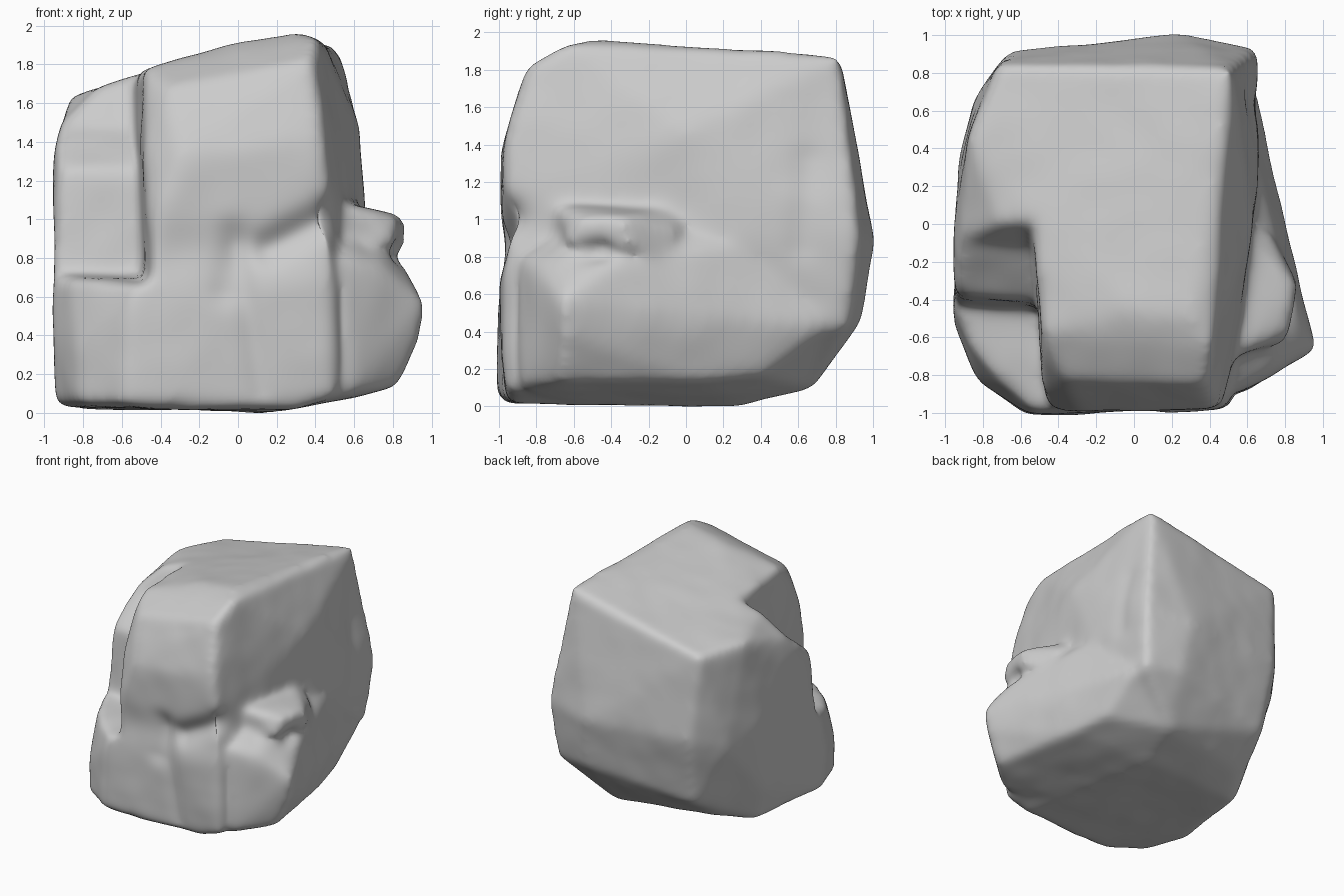
import bpy
import bmesh
from mathutils import Vector, noise, geometry

default_cube = bpy.data.objects.get("Cube")
if default_cube:
    bpy.data.objects.remove(default_cube, do_unlink=True)


def hull(name, points):
    """Closed convex block around the given corner points."""
    bm = bmesh.new()
    for point in points:
        bm.verts.new(point)
    bmesh.ops.convex_hull(bm, input=bm.verts[:])
    loose = [v for v in bm.verts if not v.link_faces]
    bmesh.ops.delete(bm, geom=loose, context='VERTS')
    bmesh.ops.recalc_face_normals(bm, faces=bm.faces[:])
    mesh = bpy.data.meshes.new(name)
    bm.to_mesh(mesh)
    bm.free()
    obj = bpy.data.objects.new(name, mesh)
    bpy.context.scene.collection.objects.link(obj)
    return obj


def apply_modifier(obj, kind, **settings):
    modifier = obj.modifiers.new(kind.title(), kind)
    for key, value in settings.items():
        setattr(modifier, key, value)
    bpy.ops.object.select_all(action='DESELECT')
    bpy.context.view_layer.objects.active = obj
    obj.select_set(True)
    bpy.ops.object.modifier_apply(modifier=modifier.name)


def combine(obj, helper, operation):
    helper.hide_render = True
    apply_modifier(obj, 'BOOLEAN', object=helper, operation=operation, solver='EXACT')
    bpy.data.objects.remove(helper, do_unlink=True)


def notch(name, profile):
    """Cutter for the stepped corner, swept outward from a slightly skewed inner wall."""
    points = []
    for y, z in profile:
        points.append((-1.4, y + .06, z))
        points.append((-.53 - .08 * y, y, z))
    return hull(name, points)


# Main boulder
rock = hull("boulder", [
    # top
    (-.5, -.58, 1.75), (.41, -.64, 1.92), (.51, .82, 1.85), (-.71, .84, 1.59),
    (-.86, .45, 1.61), (-.9, .05, 1.5), (-.55, .05, 1.72), (-.92, -.3, 1.4),
    (.3, -.5, 1.945), (0, -.45, 1.89),
    # front and front corners
    (-.36, -.82, 1.66), (.38, -.84, 1.8), (-.47, -.86, 1.3), (-.3, -.98, 1.3),
    (.43, -.96, 1.4), (.47, -.96, 1.1), (.49, -.97, .8), (.5, -.95, .08),
    (-.55, -.99, .55), (-.77, -.78, .58), (-.82, -.82, .3), (-.82, -.83, .03),
    (-.57, -1, .03),
    # sides
    (.62, 0, 1.45), (.65, .3, .9), (-.945, -.3, 1.1), (-.935, 0, 1.3),
    (-.95, -.52, .35), (-.93, -.5, .03), (-.92, .3, .9), (-.9, .25, .3), (-.84, .65, .8),
    # back
    (.25, 1, .85), (.65, .92, .9), (-.66, .9, .9), (.3, .93, .45),
    (.6, .86, .42), (-.62, .78, .32), (.2, .67, .1),
    # underside
    (.3, -.94, .01), (-.82, .22, .02), (-.62, .48, .1), (.1, .3, 0), (.2, -.5, 0),
])

# Stepped recess in the front corner
combine(rock, notch("lower_notch", [
    (-1.3, .62), (-.45, .69), (-.39, 1.3), (-.36, 2.2), (-1.3, 2.2)]), 'DIFFERENCE')
combine(rock, notch("upper_notch", [
    (-1.3, 1.22), (-.42, 1.22), (-.12, 1.45), (.03, 1.75), (.18, 2.2), (-1.3, 2.2)]), 'DIFFERENCE')

# Flaring flank, flush with the side and the underside
combine(rock, hull("flank", [
    (.96, -.66, .55), (.94, -.65, .36), (.82, -.67, .12), (.86, -.42, .74),
    (.76, -.08, .75), (.64, .3, .85), (.62, .75, .42), (.63, .4, .15), (.7, .1, .12),
    (.62, -.5, 1.02), (.74, -.75, .74), (.54, -.89, .78), (.56, -.88, .09),
    (.2, -.6, 0), (.1, .3, 0), (.2, .65, .1), (.2, .5, 1.1)]), 'UNION')

# Small ledge on the flank
combine(rock, hull("flank_ledge", [
    (.86, -.34, 1), (.86, -.3, .84), (.82, -.56, .99), (.8, -.63, .86),
    (.72, -.05, .92), (.52, -.7, 1.06), (.5, 0, 1.06), (.5, -.7, .85),
    (.5, 0, .8), (.75, -.1, .76)]), 'UNION')

# Even topology, then weathered edges
apply_modifier(rock, 'REMESH', mode='VOXEL', voxel_size=.022)
apply_modifier(rock, 'SMOOTH', factor=.5, iterations=30)

# Grooves (positive depth) and swellings (negative depth): start, end, width, depth
marks = [
    ((.16, -1, .84), (.46, -.96, 1.0), .07, .06),        # front cleft
    ((.5, -.92, 1.0), (.66, -.72, .9), .09, .025),       # cleft round the corner
    ((-.35, -1, .8), (.45, -1, .84), .13, .025),         # broad waist
    ((-.02, -1, .9), (-.06, -1, .62), .07, .03),         # front dimple
    ((0, -1, .85), (.12, -1, .1), .05, .02),             # front seam
    ((-.1, -.95, 1.63), (.25, -.92, 1.76), .04, .02),    # upper front scar
    ((.9, -.68, .81), (.82, -.45, .82), .05, .04),       # gap below the ledge
    ((.6, .65, 1.3), (.66, .62, .85), .07, .015),        # rear side crease
    ((.28, -1, .6), (.34, -1, .3), .17, -.015),          # front swelling
]

bm = bmesh.new()
bm.from_mesh(rock.data)
bm.normal_update()
for v in bm.verts:
    offset = .01 + .012 * noise.noise(v.co * 1.9) + .005 * noise.noise(v.co * 5)
    for start, end, width, depth in marks:
        a, b = Vector(start), Vector(end)
        nearest, t = geometry.intersect_point_line(v.co, a, b)
        nearest = a.lerp(b, min(max(t, 0), 1))
        offset -= depth * 2 ** -((v.co - nearest).length / width) ** 2
    v.co += v.normal * offset

# Rest on the ground
lowest = min(v.co.z for v in bm.verts)
bmesh.ops.translate(bm, verts=bm.verts[:], vec=(0, 0, -lowest))
bm.to_mesh(rock.data)
bm.free()
apply_modifier(rock, 'SMOOTH', factor=.5, iterations=3)

# Stone colour
stone = bpy.data.materials.new("grey stone")
stone.use_nodes = True
stone.diffuse_color = (.6, .6, .6, 1)
shader = stone.node_tree.nodes["Principled BSDF"]
shader.inputs["Base Color"].default_value = stone.diffuse_color
shader.inputs["Roughness"].default_value = .9
rock.data.materials.clear()
rock.data.materials.append(stone)
for polygon in rock.data.polygons:
    polygon.material_index = 0
    polygon.use_smooth = True
